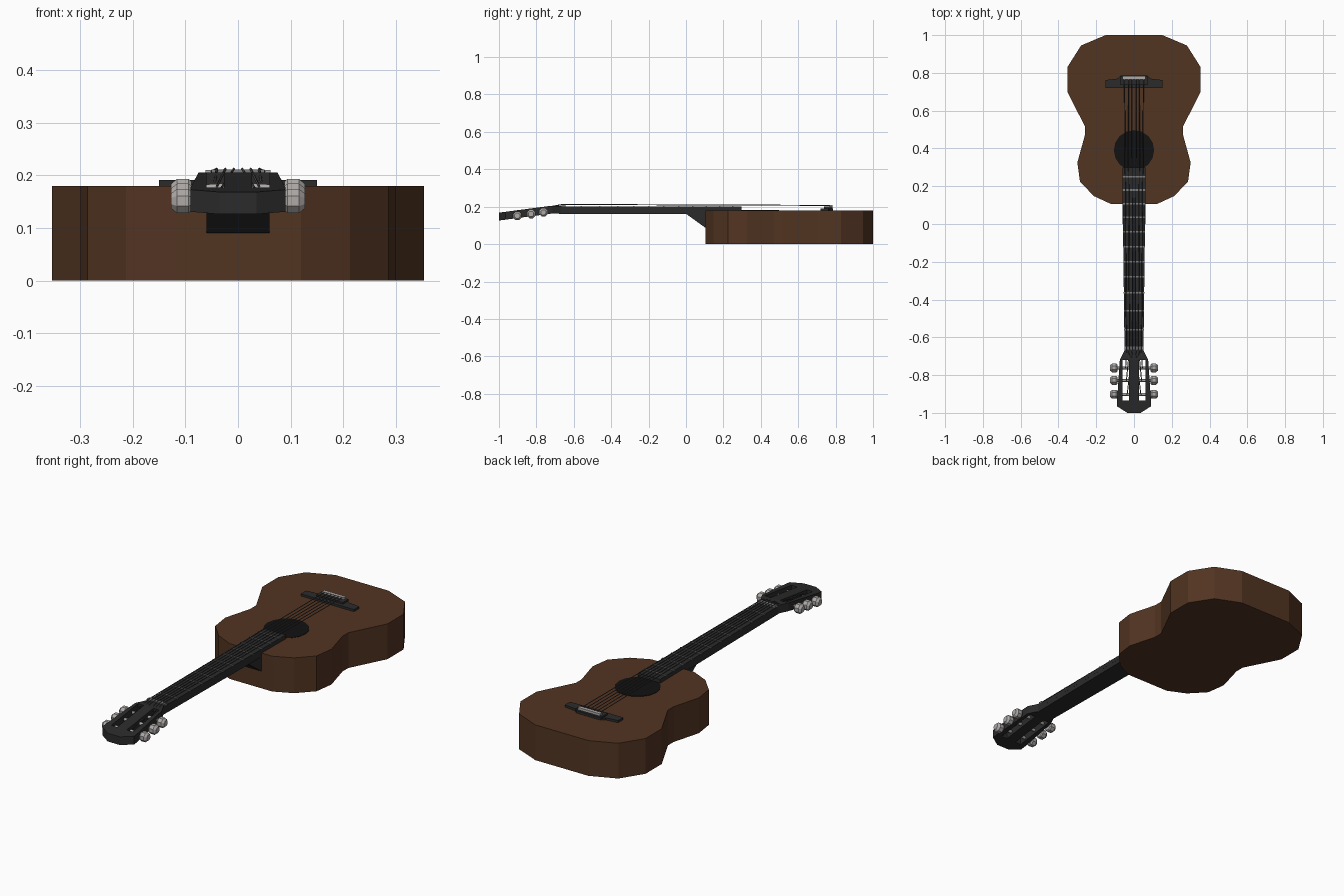
import bpy, bmesh, math
from mathutils import Vector, Matrix

if "Cube" in bpy.data.objects:
    bpy.data.objects.remove(bpy.data.objects["Cube"])


def material(name, rgb):
    m = bpy.data.materials.new(name)
    m.diffuse_color = (*rgb, 1)
    m.use_nodes = True
    m.node_tree.nodes["Principled BSDF"].inputs["Base Color"].default_value = m.diffuse_color
    return m


WOOD = material("brown wood", (0.085, 0.035, 0.016))
DARK = material("dark wood", (0.024, 0.024, 0.024))
BLACK = material("sound hole black", (0.006, 0.006, 0.006))
STRING = material("string grey", (0.06, 0.055, 0.055))
METAL = material("light metal", (0.42, 0.40, 0.39))
FRET = material("fret grey", (0.2, 0.2, 0.2))


def finish(name, bm, mat):
    bmesh.ops.recalc_face_normals(bm, faces=bm.faces)
    me = bpy.data.meshes.new(name)
    bm.to_mesh(me)
    bm.free()
    me.materials.append(mat)
    ob = bpy.data.objects.new(name, me)
    bpy.context.collection.objects.link(ob)
    return ob


def prism(name, pts, a, b, mat, to3d=lambda u, v, w: (u, v, w)):
    """Outline (u, v) extruded from a to b."""
    bm = bmesh.new()
    lo = [bm.verts.new(to3d(u, v, a)) for u, v in pts]
    hi = [bm.verts.new(to3d(u, v, b)) for u, v in pts]
    bm.faces.new(lo)
    bm.faces.new(hi)
    n = len(pts)
    for i in range(n):
        j = (i + 1) % n
        bm.faces.new((lo[i], lo[j], hi[j], hi[i]))
    return finish(name, bm, mat)


def mirrored(half):
    """Close a right-hand outline with its mirror image."""
    return half + [(-x, y) for x, y in reversed(half)]


def block(name, w, y0, y1, z0, z1, mat):
    return prism(name, mirrored([(w, y0), (w, y1)]), z0, z1, mat)


def tube(name, pts, r, mat, sides=4):
    cu = bpy.data.curves.new(name, 'CURVE')
    cu.dimensions = '3D'
    cu.bevel_depth = r
    cu.bevel_resolution = 0 if sides == 4 else 1
    cu.use_fill_caps = True
    sp = cu.splines.new('POLY')
    sp.points.add(len(pts) - 1)
    for p, co in zip(sp.points, pts):
        p.co = (*co, 1)
    cu.materials.append(mat)
    ob = bpy.data.objects.new(name, cu)
    bpy.context.collection.objects.link(ob)
    return ob


# Body
prism("body", mirrored([(0.12, 0.105), (0.213, 0.148), (0.286, 0.225), (0.30, 0.325),
                        (0.26, 0.47), (0.26, 0.517), (0.353, 0.70), (0.353, 0.83),
                        (0.28, 0.945), (0.15, 1.0)]), 0, 0.18, WOOD)

# Sound hole
hole = [(0.107 * math.cos(t * math.tau / 16), 0.39 + 0.107 * math.sin(t * math.tau / 16))
        for t in range(16)]
prism("sound_hole", hole, 0.178, 0.182, BLACK)

# Neck, heel and fretboard
prism("neck", mirrored([(0.05, -0.68), (0.059, 0.11)]), 0.16, 0.185, DARK)
prism("neck_heel", [(0.0, 0.162), (0.11, 0.162), (0.11, 0.09), (0.10, 0.09)],
      -0.06, 0.06, DARK, lambda u, v, w: (w, u, v))
prism("fretboard", mirrored([(0.05, -0.68), (0.062, 0.298)]), 0.18, 0.20, DARK)

# Frets and nut
for y in (-0.56, -0.46, -0.365, -0.28, -0.2, -0.12, -0.04, 0.035, 0.107, 0.18, 0.25):
    block("fret", 0.0505 + 0.0122 * (y + 0.68), y - 0.004, y + 0.004, 0.199, 0.204, FRET)
block("nut", 0.05, -0.665, -0.645, 0.195, 0.211, FRET)


# Headstock: slotted slab that tilts downwards
def head_top(y):
    return min(0.205, 0.208 + (y + 0.70) * 0.133)


cells = [
    [(0, -0.65), (0.05, -0.65), (0.05, -0.67), (0.075, -0.72), (0.06, -0.72), (0.027, -0.72), (0, -0.72)],
    [(0.06, -0.72), (0.075, -0.72), (0.09, -0.935), (0.06, -0.935)],
    [(0, -0.72), (0.027, -0.72), (0.027, -0.935), (0, -0.935)],
    [(0, -0.935), (0.027, -0.935), (0.06, -0.935), (0.09, -0.935), (0.09, -0.965), (0.035, -1), (0, -1)],
]
bm = bmesh.new()
for s in (1, -1):
    for cell in cells:
        bm.faces.new([bm.verts.new((s * x, y, head_top(y))) for x, y in cell])
bmesh.ops.remove_doubles(bm, verts=bm.verts, dist=1e-5)
bmesh.ops.recalc_face_normals(bm, faces=bm.faces)
ext = bmesh.ops.extrude_face_region(bm, geom=bm.faces[:])
bmesh.ops.translate(bm, vec=(0, 0, -0.042),
                    verts=[g for g in ext["geom"] if isinstance(g, bmesh.types.BMVert)])
finish("headstock", bm, DARK)

# Tuners: post through the slot and a faceted knob outside
PEGS = (-0.762, -0.828, -0.902)


def knob(s, y, z):
    bm = bmesh.new()
    rings = []
    for x, r in ((0.088, 0.02), (0.094, 0.025), (0.116, 0.025), (0.127, 0.015)):
        rings.append([bm.verts.new((s * x, y + r * math.cos((k + 0.5) * math.tau / 8),
                                    z + r * math.sin((k + 0.5) * math.tau / 8)))
                      for k in range(8)])
    for a, b in zip(rings, rings[1:]):
        for k in range(8):
            j = (k + 1) % 8
            bm.faces.new((a[k], a[j], b[j], b[k]))
    bm.faces.new(rings[0])
    bm.faces.new(rings[-1])
    finish("tuner_knob", bm, METAL)


for s in (1, -1):
    for y in PEGS:
        z = head_top(y) - 0.03
        knob(s, y, z)
        tube("tuner_post", [(s * 0.022, y, z + 0.008), (s * 0.095, y, z + 0.004)], 0.008, METAL, 8)

# Bridge and saddle
prism("bridge", mirrored([(0.15, 0.72), (0.15, 0.762), (0.085, 0.77), (0.07, 0.785)]),
      0.179, 0.191, DARK)
block("bridge_block", 0.075, 0.738, 0.783, 0.19, 0.20, DARK)
block("saddle", 0.062, 0.766, 0.783, 0.198, 0.21, METAL)

# Strings: saddle, nut, then into the headstock slots
for s in (1, -1):
    for i, y in enumerate(reversed(PEGS)):
        tube("string", [(s * (0.01 + 0.02 * i), 0.77, 0.207),
                        (s * (0.008 + 0.016 * i), -0.66, 0.212),
                        (s * (0.036 + 0.004 * i), y, head_top(y) - 0.012)], 0.0025, STRING)
